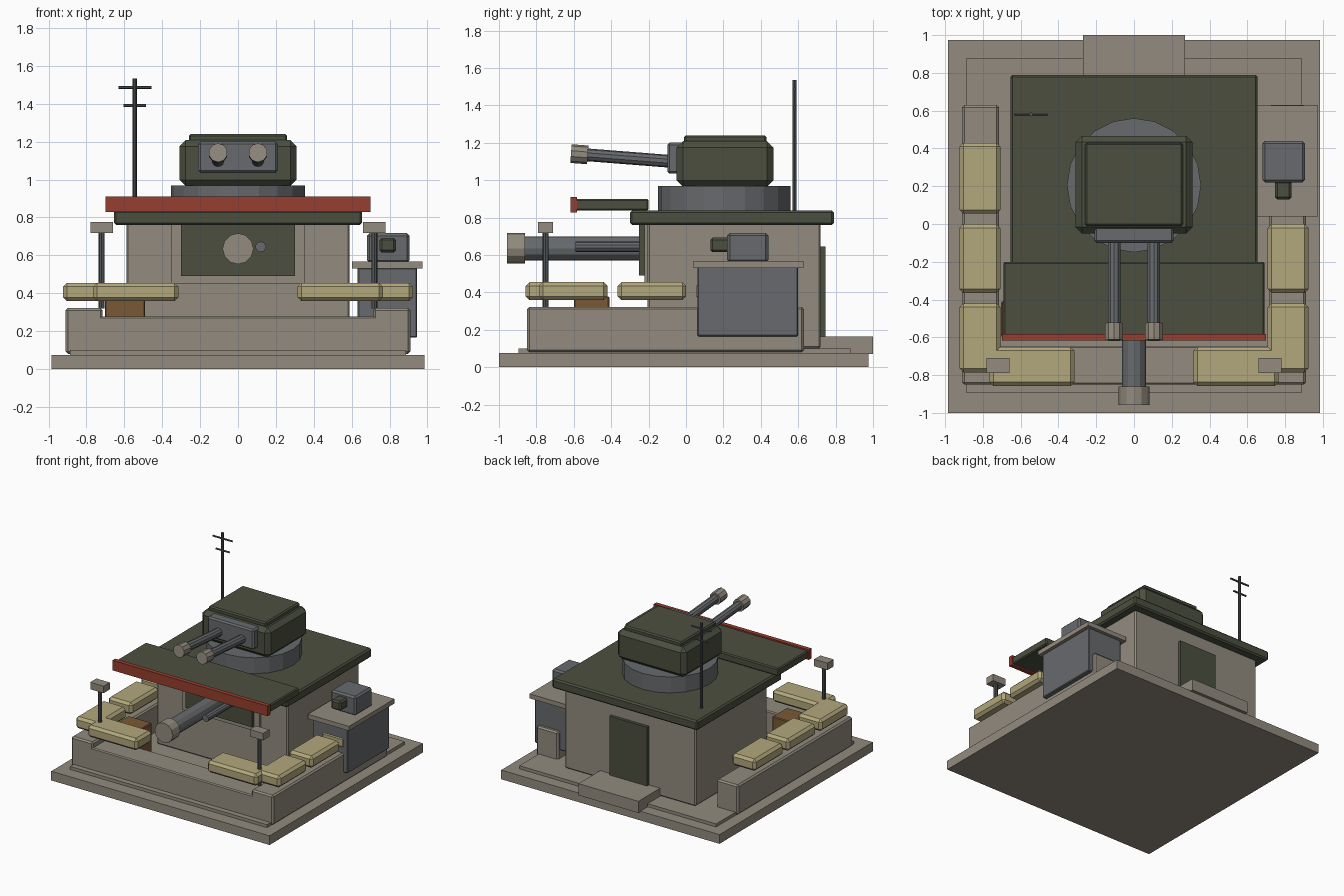
import bpy, math
from mathutils import Vector

if "Cube" in bpy.data.objects:
    bpy.data.objects.remove(bpy.data.objects["Cube"])


def material(name, r, g, b):
    m = bpy.data.materials.new(name)
    m.diffuse_color = [((c / 255 + 0.055) / 1.055) ** 2.4 for c in (r, g, b)] + [1]
    m.use_nodes = True
    m.node_tree.nodes["Principled BSDF"].inputs["Base Color"].default_value = m.diffuse_color
    return m


CONCRETE = material("concrete", 146, 139, 126)
GREEN = material("olive_green", 75, 79, 63)
SLATE = material("slate_grey", 103, 106, 109)
DARK = material("dark_steel", 82, 86, 89)
SAND = material("sandbag_tan", 178, 167, 124)
RED = material("warning_red", 150, 62, 46)
BROWN = material("crate_brown", 122, 88, 54)


def box(name, x, y, z, mat, bevel=0.0):
    """Box from (min, max) ranges, with an optional single chamfer."""
    bpy.ops.mesh.primitive_cube_add(size=1, location=[sum(r) / 2 for r in (x, y, z)])
    o = bpy.context.object
    o.name = name
    o.scale = [r[1] - r[0] for r in (x, y, z)]
    bpy.ops.object.transform_apply(location=False, rotation=False, scale=True)
    o.data.materials.append(mat)
    if bevel:
        b = o.modifiers.new("chamfer", 'BEVEL')
        b.width, b.segments = bevel, 1
    return o


def rod(name, a, b, r, mat, sides=12):
    """Cylinder running from point a to point b."""
    a, b = Vector(a), Vector(b)
    bpy.ops.mesh.primitive_cylinder_add(
        vertices=sides, radius=r, depth=(b - a).length, location=(a + b) / 2,
        rotation=(b - a).to_track_quat('Z', 'Y').to_euler())
    o = bpy.context.object
    o.name = name
    o.data.materials.append(mat)
    return o


def side(s, lo, hi):
    """Mirror an x range to the left when s is -1."""
    return (lo, hi) if s > 0 else (-hi, -lo)


# Ground slab, plinth and rear doorstep
box("base_slab", (-0.985, 0.985), (-1, 0.975), (0, 0.075), CONCRETE)
box("plinth", (-0.888, 0.888), (-0.895, 0.88), (0.07, 0.1), CONCRETE)
box("rear_step", (-0.27, 0.27), (0.7, 1.0), (0.07, 0.165), CONCRETE)

# Bunker body, gun frame, shield and door
box("bunker_body", (-0.59, 0.59), (-0.205, 0.72), (0.1, 0.77), CONCRETE, 0.01)
box("gun_frame", (-0.35, 0.35), (-0.222, -0.19), (0.45, 0.765), CONCRETE)
box("gun_shield", (-0.3, 0.3), (-0.25, -0.2), (0.49, 0.765), GREEN)
box("rear_door", (-0.17, 0.17), (0.7, 0.745), (0.165, 0.645), GREEN)

# Roof and front canopy with warning strip
box("roof", (-0.655, 0.655), (-0.3, 0.79), (0.76, 0.838), GREEN, 0.012)
box("canopy", (-0.692, 0.692), (-0.59, -0.2), (0.838, 0.9), GREEN, 0.008)
box("warning_strip", (-0.7, 0.7), (-0.618, -0.583), (0.828, 0.91), RED)

# Main gun and its small side gun
rod("main_barrel", (0, -0.2, 0.635), (0, -0.87, 0.635), 0.064, SLATE)
rod("main_muzzle", (0, -0.86, 0.635), (0, -0.957, 0.635), 0.082, CONCRETE)
rod("side_gun", (0.12, -0.2, 0.645), (0.12, -0.59, 0.645), 0.028, SLATE, 10)

# Turret
rod("turret_ring", (0, 0.205, 0.83), (0, 0.205, 0.968), 0.355, SLATE, 20)
box("turret_body", (-0.31, 0.31), (-0.05, 0.467), (0.965, 1.208), GREEN, 0.034)
box("turret_hatch_plate", (-0.26, 0.26), (-0.01, 0.43), (1.19, 1.24), GREEN, 0.01)
box("turret_mantlet", (-0.21, 0.21), (-0.1, 0), (1.035, 1.2), SLATE, 0.012)
for s in (-1, 1):
    x = s * 0.105
    rod("turret_barrel", (x, -0.05, 1.098), (x, -0.55, 1.137), 0.034, SLATE, 10)
    rod("turret_muzzle", (x, -0.525, 1.135), (x, -0.615, 1.142), 0.05, CONCRETE, 10)

# Parapet walls around the gun pit, topped by sandbags
box("front_wall", (-0.75, 0.75), (-0.85, -0.645), (0.08, 0.278), CONCRETE, 0.008)
for s in (-1, 1):
    box("side_wall", side(s, 0.715, 0.91), (-0.85, 0.63), (0.08, 0.322), CONCRETE, 0.012)
    for y0, y1 in ((-0.785, -0.42), (-0.365, 0), (0.055, 0.43)):
        box("side_sandbag", side(s, 0.708, 0.923), (y0, y1), (0.358, 0.455), SAND, 0.02)
    box("front_sandbag", side(s, 0.315, 0.765), (-0.857, -0.65), (0.358, 0.455), SAND, 0.02)
    # Lamp posts on the front corners
    rod("lamp_post", (s * 0.72, -0.75, 0.32), (s * 0.72, -0.75, 0.73), 0.016, DARK, 8)
    box("lamp_head", side(s, 0.66, 0.78), (-0.79, -0.71), (0.718, 0.775), CONCRETE)

# Ammunition crate inside the pit
box("ammo_crate", (-0.703, -0.49), (-0.6, -0.41), (0.1, 0.378), BROWN, 0.006)

# Equipment cabinet with a sensor on top
box("cabinet", (0.632, 0.945), (0.062, 0.6), (0.165, 0.535), SLATE, 0.006)
box("cabinet_cap", (0.602, 0.973), (0.04, 0.627), (0.53, 0.567), CONCRETE)
box("sensor_body", (0.68, 0.905), (0.22, 0.44), (0.56, 0.717), SLATE, 0.014)
box("sensor_eye", (0.747, 0.833), (0.13, 0.23), (0.615, 0.692), GREEN, 0.012)

# Antenna mast with two crossbars
rod("antenna_mast", (-0.545, 0.58, 0.838), (-0.545, 0.58, 1.535), 0.011, DARK, 8)
for z, w in ((1.487, 0.087), (1.39, 0.06)):
    rod("antenna_crossbar", (-0.545 - w, 0.58, z), (-0.545 + w, 0.58, z), 0.008, DARK, 6)
